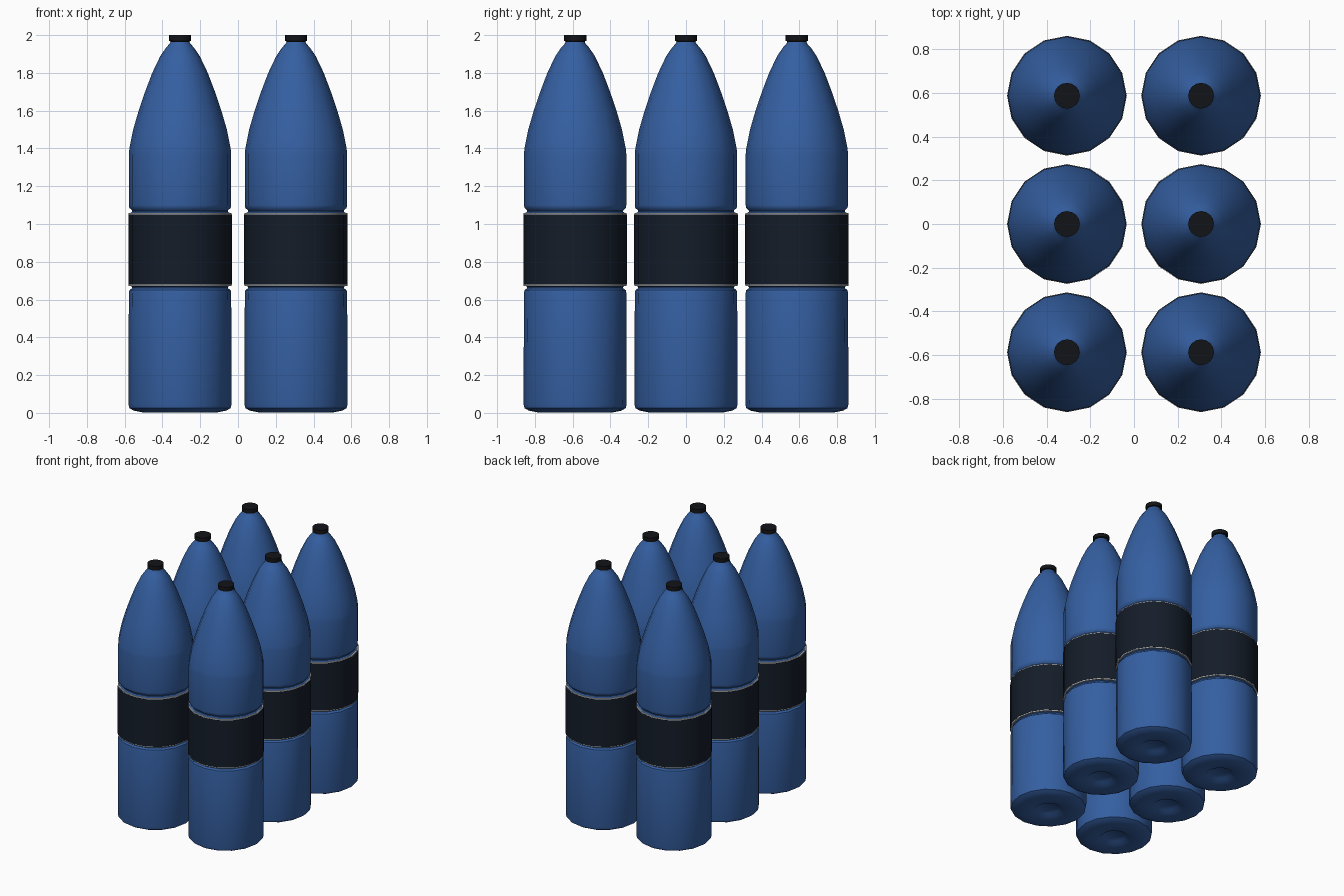
import bpy, bmesh, math

if "Cube" in bpy.data.objects:
    bpy.data.objects.remove(bpy.data.objects["Cube"])

SIDES = 16


def material(name, color):
    m = bpy.data.materials.new(name)
    m.diffuse_color = (*color, 1)
    m.use_nodes = True
    m.node_tree.nodes["Principled BSDF"].inputs["Base Color"].default_value = m.diffuse_color
    return m


BLUE = material("blue_plastic", (0.035, 0.115, 0.36))
DARK = material("dark_label", (0.007, 0.012, 0.022))
BLACK = material("black_cap", (0.006, 0.007, 0.009))
PALE = material("pale_edge", (0.6, 0.6, 0.58))


def lathe(name, profile, mat, location):
    """Revolve (radius, height) points; zero radius closes to a pole."""
    bm = bmesh.new()
    rings = []
    for r, z in profile:
        if r == 0:
            rings.append([bm.verts.new((0, 0, z))] * SIDES)
        else:
            rings.append([bm.verts.new((r * math.cos(2 * math.pi * i / SIDES),
                                        r * math.sin(2 * math.pi * i / SIDES), z))
                          for i in range(SIDES)])
    for low, high in zip(rings, rings[1:]):
        for i in range(SIDES):
            j = (i + 1) % SIDES
            corners = list(dict.fromkeys((low[i], low[j], high[j], high[i])))
            bm.faces.new(corners)
    bmesh.ops.recalc_face_normals(bm, faces=bm.faces)
    mesh = bpy.data.meshes.new(name)
    bm.to_mesh(mesh)
    bm.free()
    mesh.materials.append(mat)
    obj = bpy.data.objects.new(name, mesh)
    bpy.context.collection.objects.link(obj)
    obj.location = location
    bpy.ops.object.select_all(action='DESELECT')
    obj.select_set(True)
    bpy.context.view_layer.objects.active = obj
    bpy.ops.object.shade_smooth_by_angle(angle=math.radians(40))
    return obj


# Bottle body: dimpled base, two grooves around the label, tapering shoulder
BODY = [(0, 0.025), (0.08, 0.022), (0.10, 0.005), (0.20, 0.003), (0.245, 0.012),
        (0.268, 0.025), (0.273, 0.045), (0.271, 0.635), (0.268, 0.65), (0.254, 0.66),
        (0.254, 0.667), (0.268, 0.677), (0.268, 1.055), (0.254, 1.065),
        (0.254, 1.072), (0.268, 1.085), (0.271, 1.10), (0.271, 1.37),
        (0.268, 1.40), (0.248, 1.50), (0.219, 1.60), (0.185, 1.70), (0.147, 1.80),
        (0.104, 1.89), (0.073, 1.935), (0.056, 1.953), (0.05, 1.965), (0, 1.965)]
# Screw cap with a narrower collar
CAP = [(0, 1.95), (0.051, 1.95), (0.051, 1.967), (0.059, 1.97), (0.059, 2.0), (0, 2.0)]


def band(z0, z1, r):
    return [(0.262, z0), (r, z0), (r, z1), (0.262, z1), (0.262, z0)]


for x in (-0.307, 0.307):
    for y in (-0.587, 0, 0.587):
        at = (x, y, 0)
        lathe("bottle_body", BODY, BLUE, at)
        lathe("bottle_cap", CAP, BLACK, at)
        lathe("label", band(0.679, 1.051, 0.274), DARK, at)
        # Thin pale edges of the label
        lathe("label_edge_lower", band(0.672, 0.679, 0.273), PALE, at)
        lathe("label_edge_upper", band(1.051, 1.058, 0.273), PALE, at)
